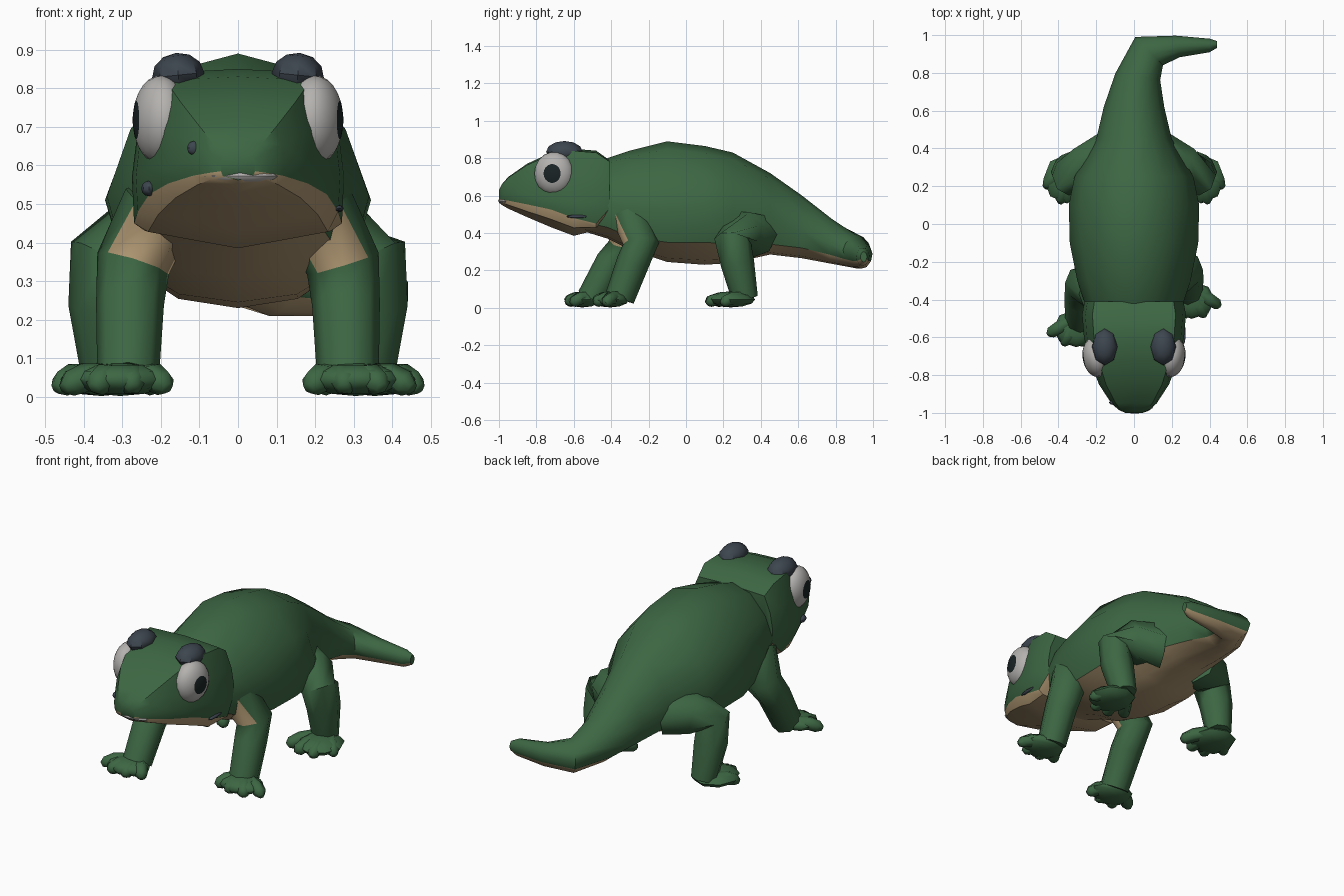
import bpy, bmesh, math
from mathutils import Vector, Matrix

if "Cube" in bpy.data.objects:
    bpy.data.objects.remove(bpy.data.objects["Cube"])


def material(name, rgb):
    m = bpy.data.materials.new(name)
    m.use_nodes = True
    m.diffuse_color = (*rgb, 1)
    node = next(n for n in m.node_tree.nodes if n.type == "BSDF_PRINCIPLED")
    node.inputs["Base Color"].default_value = (*rgb, 1)
    node.inputs["Roughness"].default_value = 0.8
    return m


GREEN = material("leaf green", (0.046, 0.134, 0.056))
TAN = material("belly tan", (0.43, 0.31, 0.17))
WHITE = material("eye white", (0.46, 0.445, 0.43))
SLATE = material("brow slate", (0.046, 0.06, 0.077))
BLACK = material("pupil black", (0.01, 0.017, 0.018))


def finish(name, bm, mats, angle=40):
    bmesh.ops.recalc_face_normals(bm, faces=bm.faces)
    mesh = bpy.data.meshes.new(name)
    bm.to_mesh(mesh)
    bm.free()
    for m in mats:
        mesh.materials.append(m)
    ob = bpy.data.objects.new(name, mesh)
    bpy.context.collection.objects.link(ob)
    bpy.ops.object.select_all(action="DESELECT")
    ob.select_set(True)
    bpy.context.view_layer.objects.active = ob
    bpy.ops.object.shade_smooth_by_angle(angle=math.radians(angle))


def bridge(bm, rings, tan_sides=()):
    """Skin consecutive rings of points and close both ends."""
    rings = [[bm.verts.new(p) for p in ring] for ring in rings]
    n = len(rings[0])
    for a, b in zip(rings, rings[1:]):
        for i in range(n):
            j = (i + 1) % n
            f = bm.faces.new((a[i], a[j], b[j], b[i]))
            f.material_index = int(i in tan_sides)
    bm.faces.new(rings[0])
    bm.faces.new(rings[-1])


def loft(name, sections, upper, lower):
    """Section: x, y, heading, half width, top, widest, belly line, bottom."""
    bm = bmesh.new()
    rings = []
    for x, y, a, w, top, wide, belly, bottom in sections:
        half = [(fx * w, wide + fz * (top - wide)) for fx, fz in upper]
        half += [(fx * w, belly + fz * (bottom - belly)) for fx, fz in lower]
        outline = half + [(-u, z) for u, z in half[-2:0:-1]]
        rings.append([Vector((x + u * math.cos(a), y - u * math.sin(a), z)) for u, z in outline])
    first = len(upper)
    count = 2 * (len(lower) - 1)
    bridge(bm, rings, range(first, first + count))
    finish(name, bm, [GREEN, TAN])


def tube(bm, path, sides=8):
    """Tapered limb through (x, y, z, radius) points."""
    pts = [Vector(p[:3]) for p in path]
    rings = []
    for i, p in enumerate(pts):
        t = (pts[min(i + 1, len(pts) - 1)] - pts[max(i - 1, 0)]).normalized()
        u = (Vector((1, 0, 0)) - t * t.x).normalized()
        v = t.cross(u)
        r = path[i][3]
        angles = [math.tau * k / sides for k in range(sides)]
        rings.append([p + r * (u * math.cos(k) + v * math.sin(k)) for k in angles])
    bridge(bm, rings)


def ellipsoid(bm, centre, size, turn=None, u=8, v=6):
    m = Matrix.Translation(centre) @ (turn or Matrix()) @ Matrix.Diagonal((*size, 1))
    bmesh.ops.create_uvsphere(bm, u_segments=u, v_segments=v, radius=1, matrix=m)


# Trunk and curled tail
loft("body_and_tail", [
    (0, -0.55, 0, 0.20, 0.72, 0.57, 0.46, 0.41),
    (0, -0.42, 0, 0.26, 0.80, 0.55, 0.43, 0.37),
    (0, -0.30, 0, 0.30, 0.84, 0.53, 0.38, 0.31),
    (0, -0.10, 0, 0.34, 0.89, 0.52, 0.35, 0.245),
    (0, 0.10, 0, 0.345, 0.865, 0.51, 0.35, 0.23),
    (0, 0.25, 0, 0.315, 0.83, 0.50, 0.34, 0.24),
    (0, 0.45, 0, 0.20, 0.72, 0.46, 0.34, 0.285),
    (0, 0.62, 0, 0.16, 0.60, 0.41, 0.32, 0.265),
    (0.02, 0.78, 0.15, 0.12, 0.475, 0.35, 0.285, 0.235),
    (0.08, 0.915, 0.8, 0.105, 0.385, 0.31, 0.26, 0.21),
    (0.23, 0.94, 1.4, 0.058, 0.34, 0.29, 0.25, 0.21),
    (0.40, 0.945, 1.6, 0.036, 0.32, 0.28, 0.25, 0.225),
    (0.44, 0.95, 1.6, 0.018, 0.30, 0.275, 0.26, 0.245),
], [(0, 1), (0.45, 0.89), (0.82, 0.47), (1, 0)], [(0.86, 0), (0.45, 0.8), (0, 1)])

# Broad head with flat crown and pale jaw
loft("head", [(0, y, 0, *rest) for y, *rest in [
    (-1.00, 0.045, 0.63, 0.605, 0.585, 0.562),
    (-0.985, 0.08, 0.66, 0.61, 0.58, 0.55),
    (-0.95, 0.12, 0.70, 0.61, 0.573, 0.53),
    (-0.85, 0.185, 0.77, 0.60, 0.553, 0.485),
    (-0.72, 0.235, 0.83, 0.59, 0.525, 0.43),
    (-0.60, 0.265, 0.85, 0.57, 0.48, 0.385),
    (-0.48, 0.275, 0.84, 0.57, 0.45, 0.415),
    (-0.41, 0.262, 0.79, 0.60, 0.53, 0.515),
]], [(0, 1), (0.8, 0.96), (0.94, 0.5), (1, 0)], [(0.98, 0), (0.88, 0.55), (0, 1)])

# Pale lip patch and small face spots
bm = bmesh.new()
ellipsoid(bm, (0.005, -0.957, 0.572), (0.1, 0.047, 0.02), u=16, v=8)
finish("lip_patch", bm, [WHITE])
bm = bmesh.new()
ellipsoid(bm, (-0.115, -0.945, 0.645), (0.017, 0.012, 0.018))
ellipsoid(bm, (-0.231, -0.72, 0.54), (0.02, 0.03, 0.02))
ellipsoid(bm, (0.262, -0.58, 0.488), (0.012, 0.06, 0.009))
finish("face_spots", bm, [SLATE])

for s, side in ((1, "left"), (-1, "right")):
    # Bulging eye, pole turned outward and a little forward
    bm = bmesh.new()
    turn = Matrix.Rotation(-s * 0.17, 4, "Z") @ Matrix.Rotation(s * math.pi / 2, 4, "Y")
    centre = Vector((s * 0.2, -0.705, 0.718))
    ellipsoid(bm, centre, (0.116, 0.107, 0.072), turn, 18, 14)
    axis = turn @ Vector((0, 0, 1))
    for f in bm.faces:
        f.material_index = int((f.calc_center_median() - centre).dot(axis) > 0.065)
    finish(side + "_eye", bm, [WHITE, BLACK])

    # Brow, mostly sunk into the crown
    bm = bmesh.new()
    ellipsoid(bm, (s * 0.155, -0.65, 0.834), (0.068, 0.098, 0.058),
              Matrix.Rotation(s * 0.1, 4, "Y"), 8, 6)
    finish(side + "_brow", bm, [SLATE])

    # Legs: the right front leg steps further forward
    step = 0 if s > 0 else -0.15
    legs = {
        "front": [(0.20, -0.30 + step * 0.4, 0.50, 0.10), (0.272, -0.24 + step * 0.5, 0.345, 0.097),
                  (0.28, -0.285 + step * 0.75, 0.24, 0.088), (0.285, -0.355 + step, 0.05, 0.08)],
        "hind": [(0.12, 0.37, 0.40, 0.13), (0.26, 0.30, 0.405, 0.12),
                 (0.345, 0.25, 0.355, 0.10), (0.35, 0.275, 0.24, 0.09), (0.335, 0.315, 0.05, 0.07)],
    }
    for which, path in legs.items():
        bm = bmesh.new()
        tube(bm, [(s * x, y, z, r) for x, y, z, r in path])
        bmesh.ops.recalc_face_normals(bm, faces=bm.faces)
        bm.normal_update()
        if which == "front":
            for f in bm.faces:
                high = f.calc_center_median().z > 0.33
                f.material_index = int(high and f.normal.y < -0.3 and f.normal.x * s < 0.6)
        finish(f"{side}_{which}_leg", bm, [GREEN, TAN], 52)

        # Broad webbed foot with four short toes
        ax, ay = path[-1][:2]
        reach = 0.12 if which == "front" else 0.19
        shift = 0.01 if which == "front" else -0.02
        bm = bmesh.new()
        ellipsoid(bm, (s * (ax + 0.02), ay - reach * 0.4, 0.045),
                  (0.125, 0.045 + reach * 0.45, 0.043))
        for dx, k in ((-0.10, 0.75), (-0.02, 1), (0.07, 0.98), (0.14, 0.55)):
            x = ax + shift + dx
            y = ay - reach * k
            tube(bm, [(s * (ax + dx * 0.2), ay, 0.055, 0.035),
                      (s * (ax + shift * 0.7 + dx * 0.75), ay - reach * k * 0.7, 0.05, 0.038),
                      (s * x, y, 0.034, 0.034),
                      (s * (x + dx * 0.12), y - 0.015, 0.022, 0.016)], 6)
        finish(f"{side}_{which}_foot", bm, [GREEN], 62)
